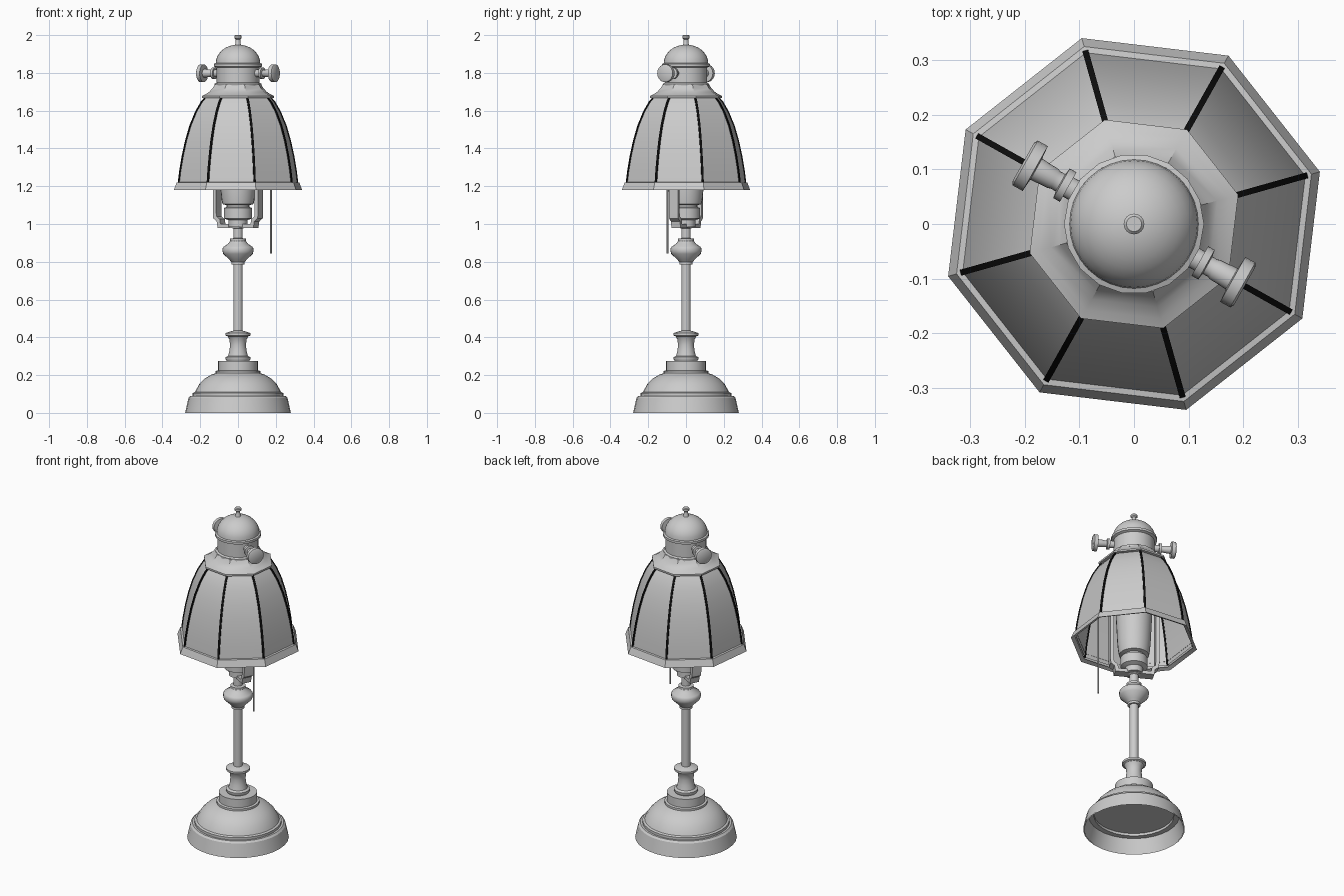
import bpy, bmesh
from math import sin, cos, pi, radians
from mathutils import Matrix, Vector

if "Cube" in bpy.data.objects:
    bpy.data.objects.remove(bpy.data.objects["Cube"])

TURN = radians(15.7)        # rotation of the octagonal shade
AXIS = radians(-29.3)       # direction of knobs, yoke and pull rod


def finish(bm, name, color=None, angle=32):
    bmesh.ops.remove_doubles(bm, verts=bm.verts, dist=1e-5)
    bmesh.ops.recalc_face_normals(bm, faces=bm.faces)
    me = bpy.data.meshes.new(name)
    bm.to_mesh(me)
    bm.free()
    ob = bpy.data.objects.new(name, me)
    bpy.context.collection.objects.link(ob)
    if color:
        mat = bpy.data.materials.new(name + "_paint")
        mat.diffuse_color = color
        mat.use_nodes = True
        mat.node_tree.nodes["Principled BSDF"].inputs["Base Color"].default_value = mat.diffuse_color
        me.materials.append(mat)
    bpy.ops.object.select_all(action='DESELECT')
    ob.select_set(True)
    bpy.context.view_layer.objects.active = ob
    bpy.ops.object.shade_smooth_by_angle(angle=radians(angle))
    return ob


def lathe(name, profile, n=32, turn=0.0, matrix=None):
    """Revolve (radius, height) points around z."""
    bm = bmesh.new()
    rings = [[bm.verts.new((r * cos(turn + 2 * pi * i / n), r * sin(turn + 2 * pi * i / n), z))
              for i in range(n)] for r, z in profile]
    for a, b in zip(rings, rings[1:]):
        for i in range(n):
            j = (i + 1) % n
            bm.faces.new((a[i], a[j], b[j], b[i]))
    if matrix:
        bm.transform(matrix)
    return finish(bm, name)


def strip(name, path, width, thick, angle, color=None):
    """Flat bar following (radius, height) points in a vertical plane at the angle."""
    bm = bmesh.new()
    pts = [Vector(p) for p in path]
    rings = []
    for i, p in enumerate(pts):
        d1 = (p - pts[i - 1]).normalized() if i else (pts[1] - p).normalized()
        d2 = (pts[i + 1] - p).normalized() if i < len(pts) - 1 else d1
        d = (d1 + d2).normalized()
        nrm = Vector((d.y, -d.x)) * thick / 2 / max(d.dot(d1), 0.5)
        a, b = p + nrm, p - nrm
        rings.append([bm.verts.new((q.x, s * width / 2, q.y))
                      for q, s in ((a, -1), (a, 1), (b, 1), (b, -1))])
    for a, b in zip(rings, rings[1:]):
        for i in range(4):
            j = (i + 1) % 4
            bm.faces.new((a[i], a[j], b[j], b[i]))
    bm.faces.new(rings[0])
    bm.faces.new(rings[-1])
    bm.transform(Matrix.Rotation(angle, 4, 'Z'))
    return finish(bm, name, color)


# Hollow stepped base with a recessed underside
lathe("base", [(.28, 0), (.262, .08), (.252, .09), (.24, .09), (.24, .105), (.228, .11),
               (.222, .122), (.205, .152), (.175, .182), (.14, .203), (.118, .21), (.118, .222),
               (.105, .225), (.105, .275), (.06, .275), (0, .275)])
lathe("base_underside", [(.275, 0), (.25, .085), (.22, .085), (.22, .1), (0, .1)])

# Turned collar, stem and knop
lathe("collar", [(0, .275), (.06, .275), (.066, .285), (.066, .295), (.052, .302), (.045, .33),
                 (.042, .36), (.046, .39), (.055, .405), (.066, .41), (.066, .422), (.045, .43),
                 (.025, .435)], 24)
lathe("stem", [(.025, .42), (.025, .79)], 24)
lathe("knop", [(.025, .785), (.035, .785), (.035, .798), (.045, .81), (.078, .842), (.082, .855),
               (.082, .87), (.076, .88), (.052, .895), (.042, .91), (.042, .922), (.025, .925),
               (.025, .975), (.035, .98), (0, .98)], 24)

# Socket with tapered inner body
lathe("socket", [(0, .985), (.05, .985), (.05, 1.02), (.075, 1.03), (.075, 1.085), (.06, 1.09),
                 (.06, 1.1), (.082, 1.105), (.087, 1.13), (.092, 1.18), (.112, 1.6), (.105, 1.66),
                 (0, 1.68)], 24)

# Yoke arms carrying the shade
yoke = [(0, .99), (.1, .99), (.105, 1.02), (.125, 1.035), (.127, 1.06), (.127, 1.7)]
for side, name in ((0, "yoke_arm_front"), (pi, "yoke_arm_back")):
    strip(name, yoke, .055, .02, AXIS + side)

# Pull rod
lathe("pull_rod", [(0, .845), (.005, .845), (.005, 1.62), (0, 1.62)], 8,
      matrix=Matrix.Translation((.2 * cos(AXIS), .2 * sin(AXIS), 0)))

# Octagonal shade, rim and dark ribs
shade = [(.328, 1.2), (.318, 1.28), (.304, 1.36), (.286, 1.44), (.262, 1.52), (.23, 1.595),
         (.2, 1.645), (.178, 1.67)]
lathe("shade", shade, 8, TURN)
lathe("shade_rim", [(.33, 1.19), (.353, 1.18), (.337, 1.22), (.324, 1.222)], 8, TURN)
for i in range(8):
    strip(f"shade_rib_{i + 1}", shade, .011, .008, TURN + i * pi / 4, (.005, .005, .005, 1))

# Octagonal flare, round cap, dome and finial
lathe("cap_flare", [(.175, 1.665), (.198, 1.668), (.198, 1.678), (.18, 1.686), (.158, 1.7),
                    (.14, 1.718), (.128, 1.738), (.11, 1.74)], 8, TURN)
lathe("cap_collar", [(.11, 1.725), (.124, 1.73), (.124, 1.742), (.114, 1.748), (.114, 1.828),
                     (.128, 1.834), (.128, 1.848), (.118, 1.852)], 18)
dome = [(.118 * cos(t * pi / 16), 1.85 + .1 * sin(t * pi / 16)) for t in range(9)]
lathe("dome", dome, 32)
lathe("finial", [(.018, 1.945), (.013, 1.955), (.012, 1.978), (.019, 1.984), (.019, 1.995),
                 (.014, 2.0), (0, 2.0)], 16)

# Tightening knobs
knob = [(.02, .1), (.02, .138), (.031, .138), (.031, .152), (.018, .154), (.018, .165), (.02, .17),
        (.022, .205), (.047, .207), (.047, .228), (.04, .232), (0, .232)]
for side, name in ((0, "knob_front"), (pi, "knob_back")):
    lathe(name, knob, 20, matrix=Matrix.Translation((0, 0, 1.798))
          @ Matrix.Rotation(AXIS + side, 4, 'Z') @ Matrix.Rotation(pi / 2, 4, 'Y'))
